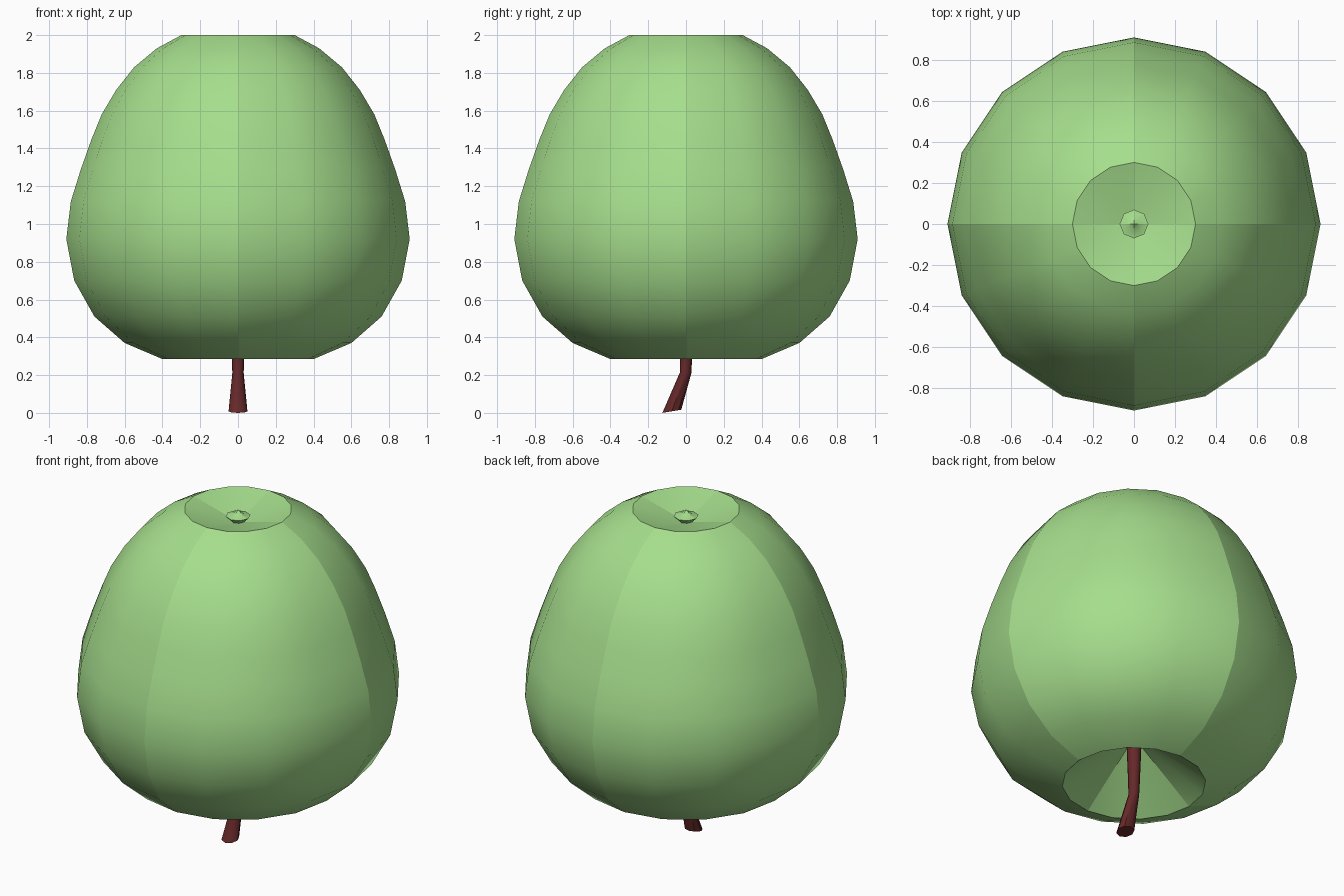
import bpy, bmesh, math
from mathutils import Vector

if "Cube" in bpy.data.objects:
    bpy.data.objects.remove(bpy.data.objects["Cube"])


def material(name, color):
    m = bpy.data.materials.new(name)
    m.diffuse_color = (*color, 1)
    m.use_nodes = True
    m.node_tree.nodes["Principled BSDF"].inputs["Base Color"].default_value = m.diffuse_color
    return m


green = material("apple green", (0.38, 0.73, 0.265))
brown = material("stem brown", (0.13, 0.021, 0.022))


def ring(bm, center, radius, sides, tilt=0.0):
    """Ring of vertices; tilt lifts it along +y. Radius 0 gives one point."""
    if radius == 0:
        return [bm.verts.new(center)]
    verts = []
    for i in range(sides):
        a = 2 * math.pi * i / sides
        y = radius * math.sin(a)
        verts.append(bm.verts.new(Vector(center) + Vector((radius * math.cos(a), y, tilt * y))))
    return verts


def bridge(bm, a, b):
    """Faces between two rings, or a fan to a single point."""
    n = max(len(a), len(b))
    for i in range(n):
        j = (i + 1) % n
        if len(a) == 1:
            bm.faces.new((a[0], b[j], b[i]))
        elif len(b) == 1:
            bm.faces.new((a[i], a[j], b[0]))
        else:
            bm.faces.new((a[i], a[j], b[j], b[i]))


def loft(name, sections, sides, mat, seams=False):
    """Skin a list of (center, radius, tilt) sections from bottom to top."""
    bm = bmesh.new()
    rings = [ring(bm, c, r, sides, t) for c, r, t in sections]
    for a, b in zip(rings, rings[1:]):
        bridge(bm, a, b)
    for end in (rings[0], rings[-1]):
        if len(end) > 1:
            bm.faces.new(end)
    bmesh.ops.recalc_face_normals(bm, faces=bm.faces)
    for f in bm.faces:
        f.smooth = True
    for e in bm.edges:
        on_seam = seams and any(all(abs(v.co[k]) < 1e-4 for v in e.verts) for k in (0, 1))
        if on_seam or e.calc_face_angle(0) > math.radians(46 if not seams else 32):
            e.smooth = False
    me = bpy.data.meshes.new(name)
    bm.to_mesh(me)
    bm.free()
    me.materials.append(mat)
    ob = bpy.data.objects.new(name, me)
    bpy.context.collection.objects.link(ob)
    return ob


# Fruit body: lathe profile (radius, z) from stem hollow, over the outside, to top hollow
profile = [
    (0, 0.58), (0.40, 0.285), (0.60, 0.37), (0.76, 0.51), (0.867, 0.70),
    (0.909, 0.92), (0.885, 1.12), (0.832, 1.29), (0.775, 1.45), (0.722, 1.58),
    (0.645, 1.71), (0.55, 1.83), (0.43, 1.93), (0.30, 2.0), (0, 1.92),
]
loft("fruit_body", [((0, 0, z), r, 0) for r, z in profile], 16, green, seams=True)

# Small pointed bud sitting in the top hollow
bud = [(0, 1.91), (0.035, 1.925), (0.07, 1.96), (0.035, 1.967), (0, 1.998)]
loft("blossom_end", [((0, 0, z), r, 0) for r, z in bud], 8, green, seams=True)

# Bent stem hanging below, flared at its lower tip
stem = [
    ((0, -0.075, 0.0085), 0.05, 0.17),
    ((0, -0.002, 0.212), 0.03, -0.1),
    ((0, 0, 0.30), 0.033, 0),
    ((0, 0, 0.60), 0.044, 0),
]
loft("stem", stem, 8, brown)
